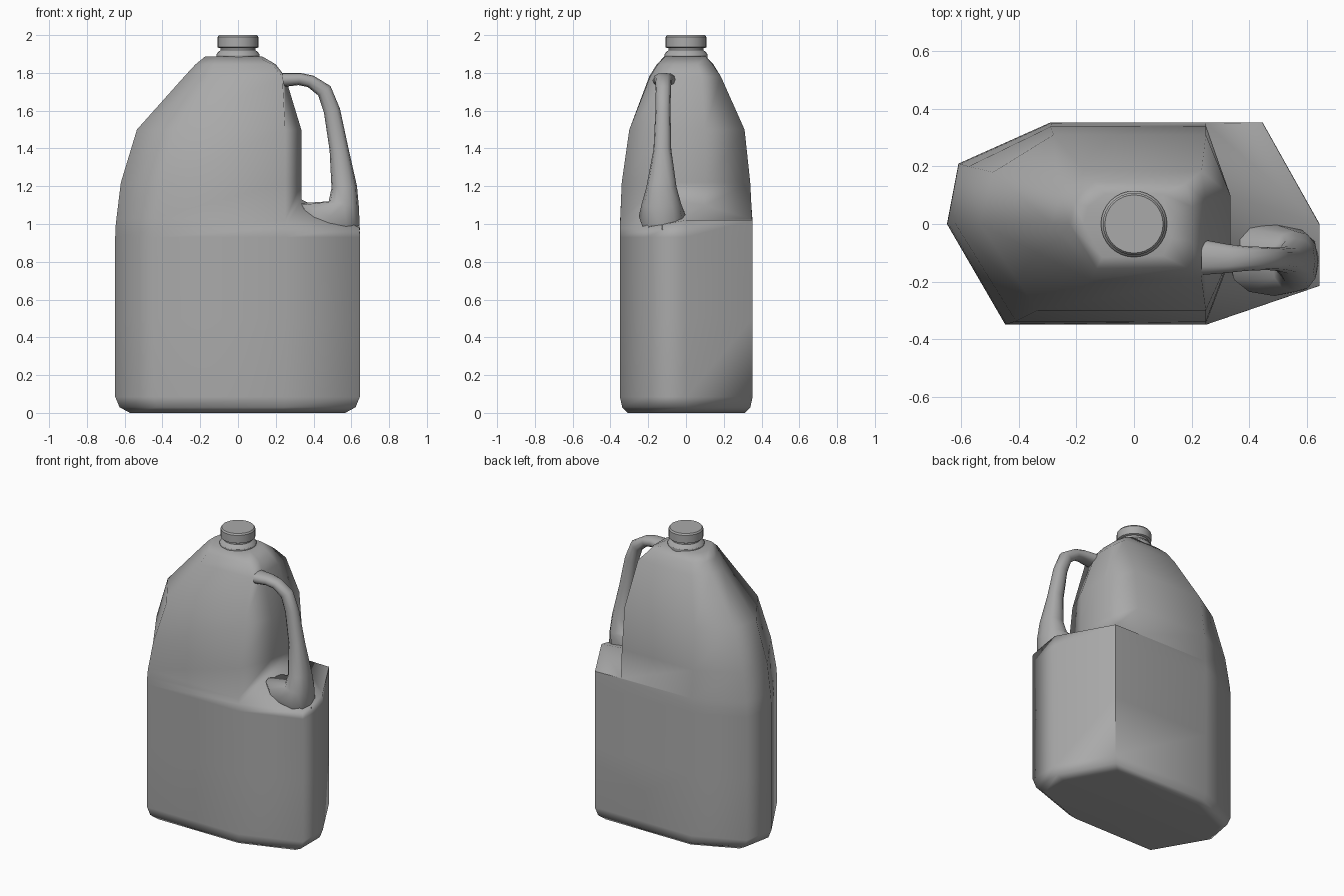
import bpy
import bmesh
from math import cos, sin, pi, copysign
from mathutils import Vector

cube = bpy.data.objects.get("Cube")
if cube:
    bpy.data.objects.remove(cube, do_unlink=True)

grey = bpy.data.materials.new("plastic grey")
grey.use_nodes = True
colour = (0.4, 0.4, 0.4, 1)
grey.diffuse_color = colour
for node in grey.node_tree.nodes:
    if node.type == 'BSDF_PRINCIPLED':
        node.inputs["Base Color"].default_value = colour


def loft(name, rings, is_sharp=None):
    """Skin a list of closed rings and cap both ends."""
    bm = bmesh.new()
    rows = [[bm.verts.new(p) for p in ring] for ring in rings]
    count = len(rows[0])
    for low, high in zip(rows, rows[1:]):
        for i in range(count):
            j = (i + 1) % count
            bm.faces.new((low[i], low[j], high[j], high[i]))
    bm.faces.new(rows[0][::-1])
    bm.faces.new(rows[-1])
    bmesh.ops.recalc_face_normals(bm, faces=bm.faces[:])
    for face in bm.faces:
        face.smooth = True
    if is_sharp:
        for edge in bm.edges:
            if is_sharp(edge):
                edge.smooth = False
    mesh = bpy.data.meshes.new(name)
    bm.to_mesh(mesh)
    bm.free()
    mesh.materials.append(grey)
    obj = bpy.data.objects.new(name, mesh)
    bpy.context.collection.objects.link(obj)
    return obj


def flat(outline, z):
    return [(x, y, z) for x, y in outline]


# Jug body: eight-cornered plan, counter-clockwise from the front right corner
plan = [(.25, -.35), (.645, -.215), (.645, 0), (.447, .353),
        (-.29, .353), (-.61, .21), (-.65, 0), (-.447, -.35)]
rings = [flat([(x * k, y * k) for x, y in plan], z)
         for z, k in ((0, .88), (.03, .965), (.085, 1), (.5, 1), (.93, 1))]

# Rim of the lower body, then the shelf stepping in beside the grip
rim_heights = [.98, .98, 1.02, 1.02, .98, .98, .98, .98]
rings.append([(x * .998, y, z) for (x, y), z in zip(plan, rim_heights)])
waist = [(.25, -.348, 1.02), (.335, -.12, 1.13), (.335, .1, 1.1), (.25, .35, 1.025)]
rings.append(waist + [(x * .99, y * .995, 1.03) for x, y in plan[4:]])

# Tapering shoulders
rings.append(flat([(.25, -.34), (.335, -.12), (.335, .1), (.25, .34),
                   (-.29, .338), (-.575, .2), (-.62, 0), (-.41, -.338)], 1.22))
rings.append(flat([(.25, -.3), (.335, -.11), (.335, .1), (.25, .31),
                   (-.28, .31), (-.49, .18), (-.535, 0), (-.335, -.3)], 1.5))
rings.append(flat([(.235, -.19), (.25, -.08), (.25, .08), (.235, .185),
                   (-.17, .185), (-.26, .1), (-.285, 0), (-.15, -.195)], 1.78))
rings.append(flat([(.18, -.15), (.2, -.06), (.2, .06), (.18, .14),
                   (-.14, .145), (-.21, .08), (-.225, 0), (-.13, -.155)], 1.845))
rings.append(flat([(.1, -.11), (.13, -.05), (.13, .05), (.1, .105),
                   (-.1, .105), (-.16, .06), (-.175, 0), (-.11, -.115)], 1.886))


def body_crease(edge):
    """Back corner of the lower body and the rear shelf rim stay crisp."""
    a, b = (v.co for v in edge.verts)
    at_corner = [abs(p.x - .447) < .01 and p.y > .3 for p in (a, b)]
    upright = all(at_corner) and min(a.z, b.z) > .05
    rim = min(a.z, b.z) > 1 and max(a.z, b.z) < 1.15 and any(at_corner)
    return upright or rim


body = loft("jug_body", rings, body_crease)
weights = body.modifiers.new("even shading", 'WEIGHTED_NORMAL')
weights.keep_sharp = True


# Handle: each section runs from an outer point to an inner point in x and z
sections = [
    # outer x, z, inner x, z, centre y, half width
    (.235, 1.80, .235, 1.725, -.115, .062),
    (.33, 1.80, .32, 1.735, -.12, .05),
    (.40, 1.785, .37, 1.725, -.12, .043),
    (.49, 1.73, .425, 1.68, -.12, .04),
    (.54, 1.61, .455, 1.59, -.122, .04),
    (.585, 1.4, .485, 1.39, -.125, .047),
    (.63, 1.2, .495, 1.19, -.13, .08),
    (.64, 1.09, .48, 1.12, -.13, .105),
    (.645, .97, .33, 1.11, -.125, .125),
    (.6, .85, .36, .9, -.11, .08),
]
grip_rings = []
for ox, oz, ix, iz, cy, half in sections:
    outer, inner = Vector((ox, cy, oz)), Vector((ix, cy, iz))
    middle, reach = (outer + inner) / 2, (outer - inner) / 2
    ring = []
    for i in range(12):
        c, s = cos(i * pi / 6), sin(i * pi / 6)
        c, s = (copysign(abs(t) ** .85, t) for t in (c, s))
        ring.append(middle + reach * c + Vector((0, half * s, 0)))
    grip_rings.append(ring)
loft("handle", grip_rings,
     lambda e: all(v.co.x < .24 for v in e.verts))


def turned(name, profile, sides=32):
    """Lathe a radius and height profile around the neck axis."""
    circle = [(cos(2 * pi * i / sides), sin(2 * pi * i / sides)) for i in range(sides)]
    obj = loft(name, [flat([(r * x, r * y) for x, y in circle], z) for r, z in profile])
    bpy.ops.object.select_all(action='DESELECT')
    obj.select_set(True)
    bpy.context.view_layer.objects.active = obj
    bpy.ops.object.shade_smooth_by_angle(angle=pi / 6)


# Neck collar and screw cap
turned("neck", [(.115, 1.87), (.115, 1.895), (.105, 1.91), (.093, 1.92), (.093, 1.945)])
turned("cap", [(.1, 1.932), (.108, 1.936), (.108, 1.99), (.101, 2.0)])
